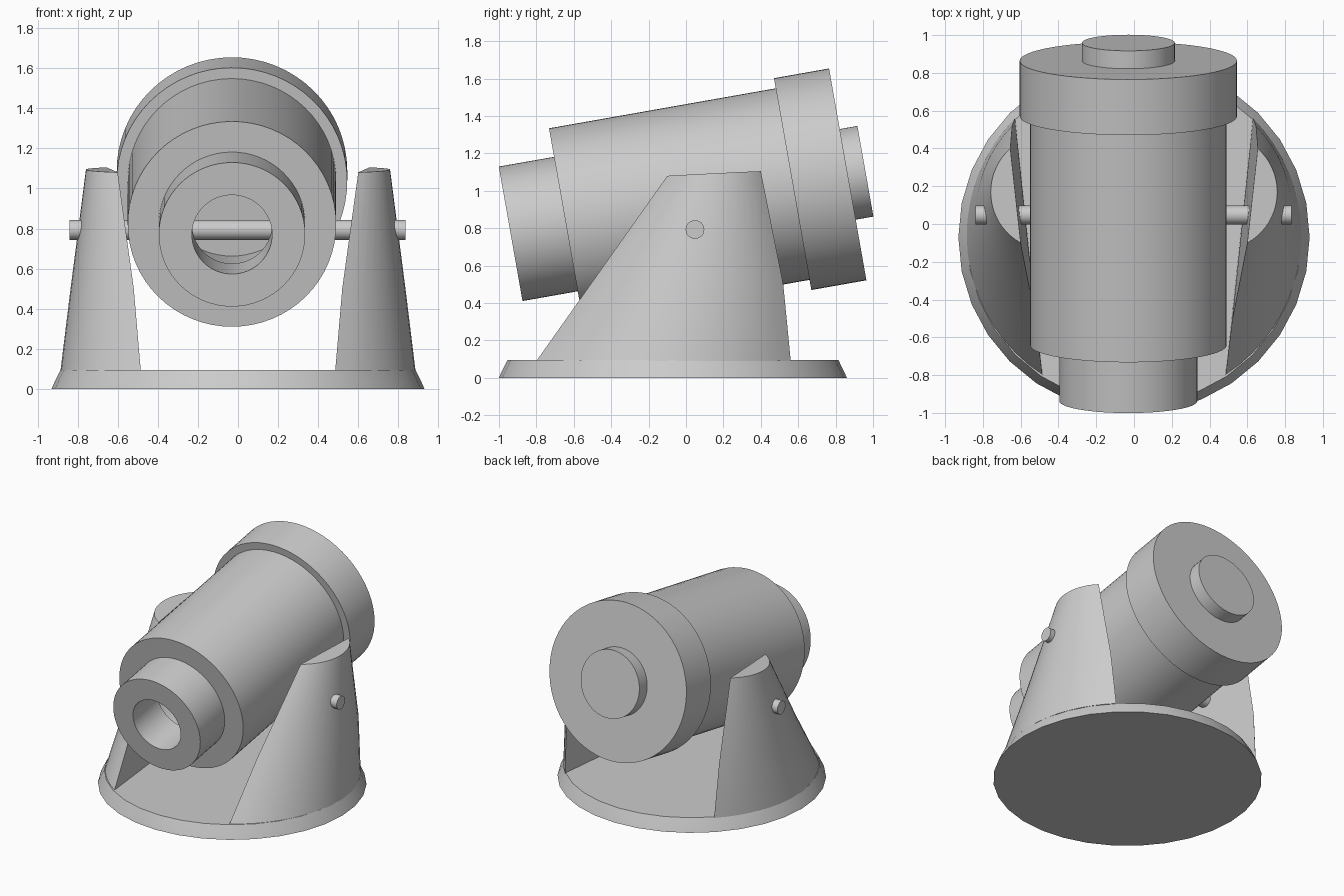
import bpy, bmesh, math
from mathutils import Vector

if "Cube" in bpy.data.objects:
    bpy.data.objects.remove(bpy.data.objects["Cube"])


def make(name, verts, faces, angle=30):
    mesh = bpy.data.meshes.new(name)
    mesh.from_pydata(verts, [], faces)
    bm = bmesh.new()
    bm.from_mesh(mesh)
    bmesh.ops.recalc_face_normals(bm, faces=bm.faces)
    bm.to_mesh(mesh)
    bm.free()
    obj = bpy.data.objects.new(name, mesh)
    bpy.context.collection.objects.link(obj)
    bpy.ops.object.select_all(action='DESELECT')
    obj.select_set(True)
    bpy.context.view_layer.objects.active = obj
    bpy.ops.object.shade_smooth_by_angle(angle=math.radians(angle))
    return obj


def loft(name, rings, angle=30):
    """Bridge equal-length closed rings and cap both ends."""
    n = len(rings[0])
    verts = [v for ring in rings for v in ring]
    faces = [(k * n + i, k * n + (i + 1) % n, (k + 1) * n + (i + 1) % n, (k + 1) * n + i)
             for k in range(len(rings) - 1) for i in range(n)]
    faces.append(tuple(range(n)))
    faces.append(tuple(range(len(verts) - n, len(verts))))
    return make(name, verts, faces, angle)


def lathe(name, profile, origin, axis, segments):
    """Revolve (distance, radius) points about an axis through origin."""
    axis = Vector(axis).normalized()
    u = axis.orthogonal().normalized()
    w = axis.cross(u)
    turns = [2 * math.pi * i / segments for i in range(segments)]
    rings = [[Vector(origin) + axis * s + (u * math.cos(a) + w * math.sin(a)) * r
              for a in turns] for s, r in profile]
    return loft(name, rings)


# Round base plate with sloping rim
lathe("base_plate", [(0, 0.93), (0.03, 0.917), (0.095, 0.885)],
      (0, -0.07, 0), (0, 0, 1), 32)

# Hollow tilted barrel: rear knob, breech ring, body, muzzle, bore, inner chamber
tilt = math.radians(10)
lathe("barrel",
      [(1.926, 0.246), (1.83, 0.246), (1.83, 0.575), (1.531, 0.575), (1.531, 0.52),
       (0.30, 0.52), (0.30, 0.365), (0, 0.365), (0, 0.20), (0.30, 0.20),
       (0.30, 0.365), (1.45, 0.365)],
      (-0.03, -0.9375, 0.77), (0, math.cos(tilt), math.sin(tilt)), 64)

# Axle through barrel and both supports
lathe("axle", [(0, 0.05), (1.675, 0.05)], (-0.84, 0.048, 0.793), (1, 0, 0), 24)


# Side supports: flat inside, arc-shaped outside, tapering upward
def crescent(a, b, bulge, steps=18):
    a, b = Vector(a), Vector(b)
    half = (b - a).length / 2
    along = (b - a).normalized()
    out = Vector((along.y, -along.x, 0)).normalized()
    phi = 2 * math.atan(bulge / half)
    radius = half / math.sin(phi)
    angles = [phi * (2 * i / steps - 1) for i in range(steps + 1)]
    return [(a + b) / 2 + along * radius * math.sin(t)
            + out * radius * (math.cos(t) - math.cos(phi)) for t in angles]


levels = [crescent((0.485, -0.80, 0.09), (0.63, 0.56, 0.09), 0.325),
          crescent((0.52, -0.51, 0.50), (0.645, 0.52, 0.50), 0.25),
          crescent((0.60, -0.10, 1.08), (0.655, 0.40, 1.105), 0.13)]
for side, sx in (("right", 1), ("left", -1)):
    loft(f"{side}_support", [[(v.x * sx, v.y, v.z) for v in ring] for ring in levels], 35)
